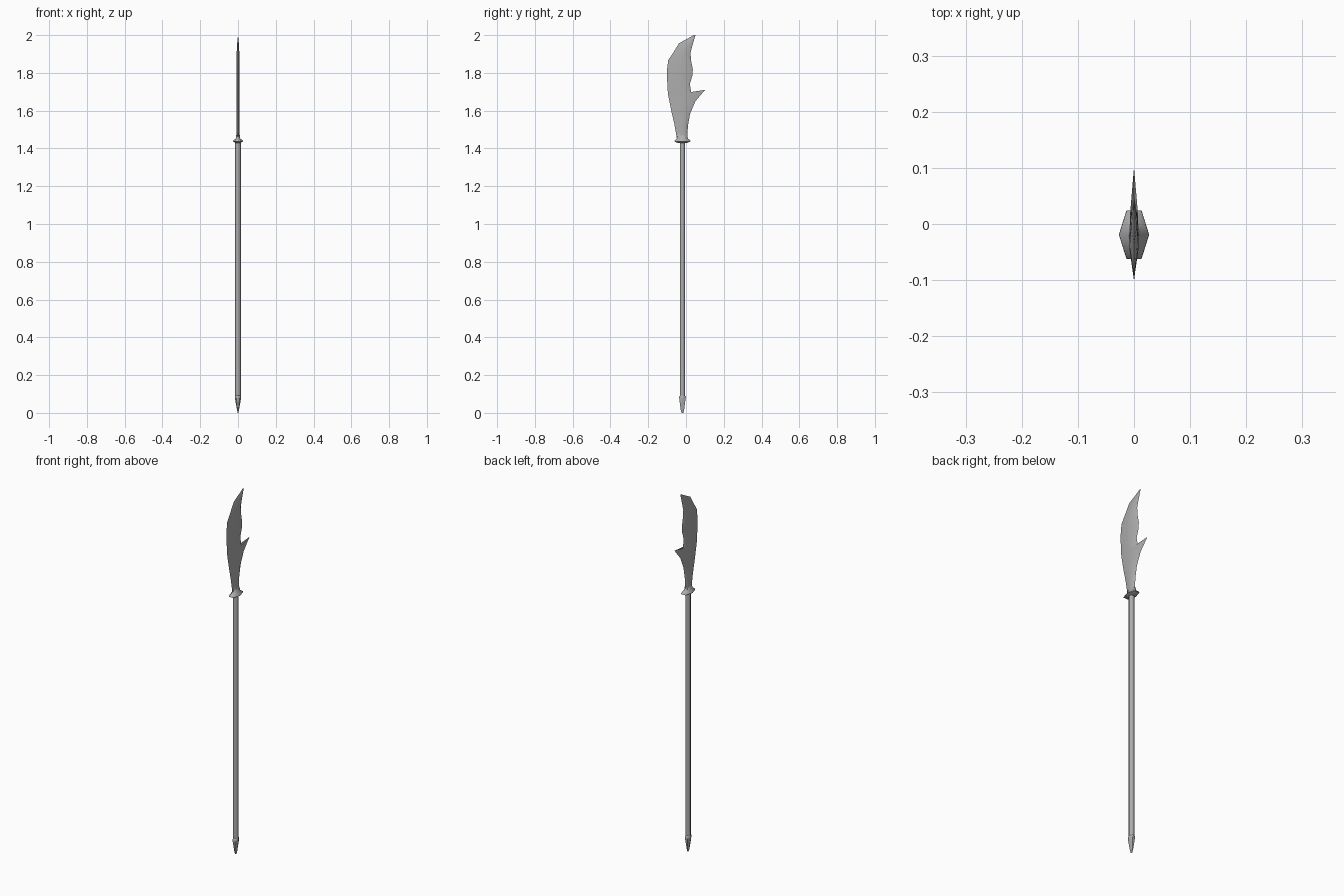
import bpy, bmesh
from math import sin, cos, pi, radians

if "Cube" in bpy.data.objects:
    bpy.data.objects.remove(bpy.data.objects["Cube"])

CY = -0.019  # shaft axis in y

# Dark steel grey shared by every part
steel = bpy.data.materials.new("dark_steel")
steel.diffuse_color = (0.42, 0.42, 0.42, 1)
steel.use_nodes = True
steel.node_tree.nodes["Principled BSDF"].inputs["Base Color"].default_value = steel.diffuse_color


def loft(name, rings, smooth=35):
    """Skin a stack of equally sized point rings and cap both ends."""
    bm = bmesh.new()
    rows = [[bm.verts.new(p) for p in ring] for ring in rings]
    n = len(rows[0])
    for a, b in zip(rows, rows[1:]):
        for i in range(n):
            j = (i + 1) % n
            bm.faces.new((a[i], a[j], b[j], b[i]))
    bm.faces.new(rows[0][::-1])
    bm.faces.new(rows[-1])
    bmesh.ops.remove_doubles(bm, verts=bm.verts, dist=1e-5)
    bmesh.ops.recalc_face_normals(bm, faces=bm.faces)
    mesh = bpy.data.meshes.new(name)
    bm.to_mesh(mesh)
    bm.free()
    mesh.materials.append(steel)
    ob = bpy.data.objects.new(name, mesh)
    bpy.context.collection.objects.link(ob)
    bpy.ops.object.select_all(action='DESELECT')
    ob.select_set(True)
    bpy.context.view_layer.objects.active = ob
    bpy.ops.object.shade_smooth_by_angle(angle=radians(smooth))
    return ob


def hexagon(z, rx, half_y):
    """Hexagon with corners on x and flats facing y."""
    ry = half_y / sin(pi / 3)
    return [(rx * cos(i * pi / 3), CY + ry * sin(i * pi / 3), z) for i in range(6)]


# Long hexagonal shaft
loft("shaft", [hexagon(0.07, 0.015, 0.013), hexagon(1.44, 0.015, 0.013)], 65)

# Pointed butt cap
loft("butt_spike", [hexagon(z, rx, hy) for z, rx, hy in [
    (0, 0.002, 0.005), (0.015, 0.005, 0.009), (0.07, 0.015, 0.016),
    (0.085, 0.0155, 0.018), (0.092, 0.0145, 0.013)]], 65)

# Wide flattened collar with a socket neck
loft("collar", [hexagon(z, rx, hy) for z, rx, hy in [
    (1.430, 0.015, 0.026), (1.437, 0.027, 0.043), (1.442, 0.026, 0.042),
    (1.452, 0.012, 0.030), (1.485, 0.007, 0.020)]], 65)

# Blade sections: cutting edge (y, z), back (y, z), half thickness
sections = [
    (-0.047, 1.445, 0.007, 1.445, 0.009),
    (-0.062, 1.530, 0.010, 1.520, 0.008),
    (-0.078, 1.600, 0.022, 1.585, 0.008),
    (-0.088, 1.650, 0.050, 1.650, 0.008),
    (-0.094, 1.680, 0.101, 1.710, 0.008),
    (-0.096, 1.695, 0.030, 1.688, 0.008),
    (-0.099, 1.745, 0.020, 1.740, 0.008),
    (-0.101, 1.795, 0.035, 1.790, 0.008),
    (-0.099, 1.830, 0.036, 1.820, 0.008),
    (-0.094, 1.868, 0.027, 1.865, 0.008),
    (-0.066, 1.910, 0.024, 1.905, 0.007),
    (-0.037, 1.957, 0.034, 1.945, 0.005),
    (0.050, 2.000, 0.050, 2.000, 0.0),
]
rings = []
for ey, ez, by, bz, t in sections:
    inner = min(by, 0.035)

    def at(f, x):
        y = ey + (inner - ey) * f
        return (x, y, ez + (bz - ez) * (y - ey) / max(by - ey, 1e-6))
    rings.append([(0, ey, ez), at(0.45, t), at(0.85, t * 0.9),
                  (0, by, bz), at(0.85, -t * 0.9), at(0.45, -t)])
loft("blade", rings, 65)
